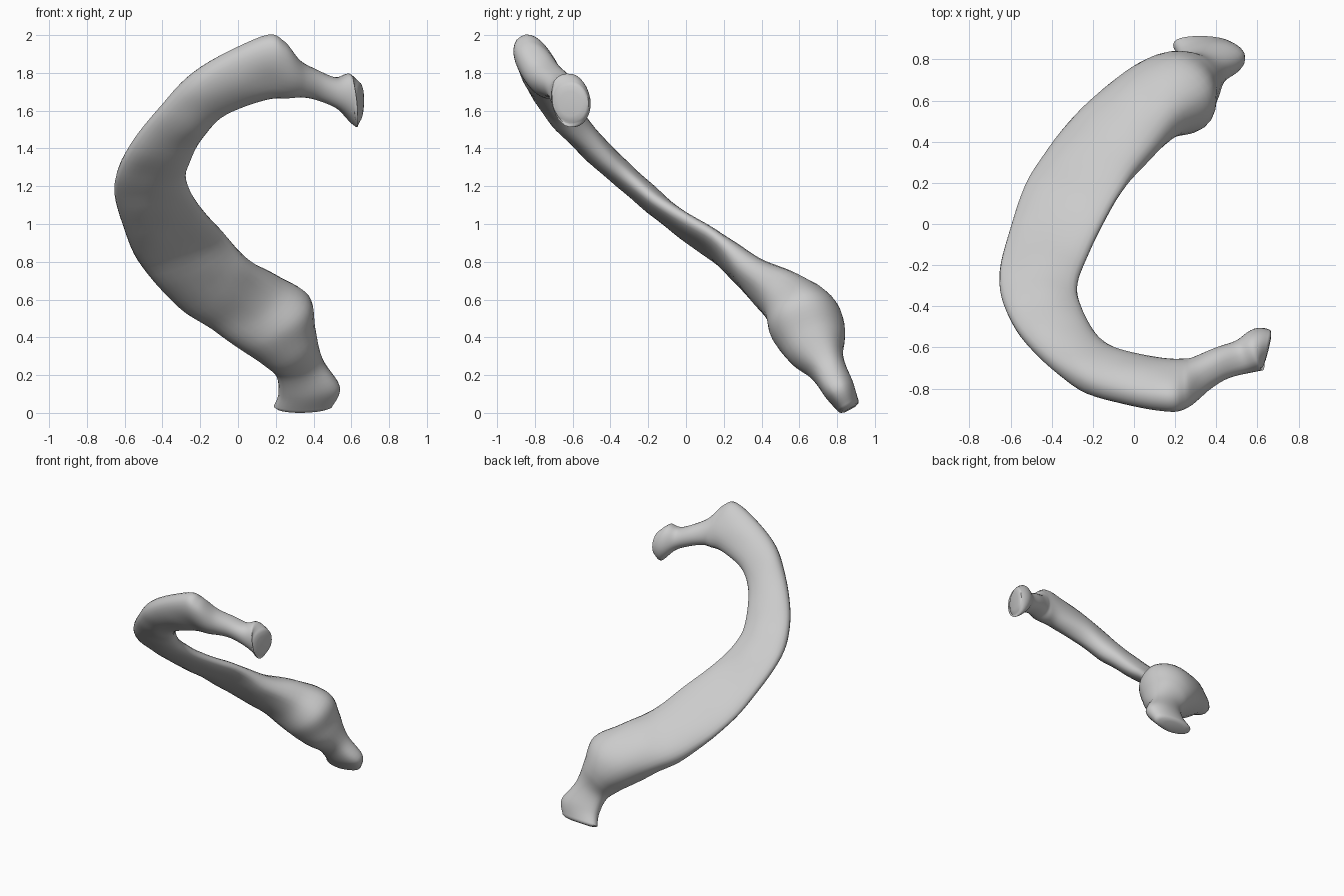
import bpy, bmesh, math
from mathutils import Vector, noise

if "Cube" in bpy.data.objects:
    bpy.data.objects.remove(bpy.data.objects["Cube"], do_unlink=True)

SIDES = 28
STEPS = 6

# Bone stations from head to tip: outer edge, inner edge, half thickness
stations = [
    ((.64, -.63, 1.74), (.64, -.59, 1.53), .095),
    ((.59, -.63, 1.79), (.62, -.59, 1.51), .10),
    ((.52, -.66, 1.77), (.53, -.63, 1.60), .085),
    ((.42, -.70, 1.81), (.42, -.66, 1.65), .08),
    ((.33, -.76, 1.86), (.33, -.69, 1.67), .085),
    ((.25, -.86, 1.95), (.26, -.69, 1.67), .095),
    ((.13, -.87, 1.98), (.15, -.69, 1.66), .1),
    ((-.2, -.81, 1.81), (-.06, -.64, 1.59), .095),
    ((-.4, -.69, 1.62), (-.18, -.55, 1.47), .085),
    ((-.58, -.50, 1.39), (-.25, -.42, 1.34), .072),
    ((-.655, -.28, 1.19), (-.275, -.29, 1.23), .065),
    ((-.6, -.02, .96), (-.2, -.1, 1.08), .058),
    ((-.51, .22, .77), (-.07, .15, .94), .06),
    ((-.32, .48, .57), (.05, .30, .80), .1),
    ((-.16, .61, .47), (.22, .48, .69), .15),
    ((0, .69, .36), (.38, .57, .59), .195),
    ((.13, .73, .27), (.41, .64, .43), .165),
    ((.2, .76, .2), (.45, .73, .27), .1),
    ((.215, .82, .1), (.54, .8, .13), .083),
    ((.19, .87, .03), (.5, .85, .03), .063),
]


def spline(a, b, c, d, t):
    """Smooth interpolation from b to c."""
    return b + (c - a) * (t / 2) + (a * 2 - b * 5 + c * 4 - d) * (t * t / 2) \
        + (b * 3 - a - c * 3 + d) * (t ** 3 / 2)


def smooth_row(values):
    """Resample one row of station values along the bone."""
    row = [values[0]] + values + [values[-1]]
    out = [spline(*row[i:i + 4], s / STEPS)
           for i in range(len(values) - 1) for s in range(STEPS)]
    return out + [values[-1]]


outer = smooth_row([Vector(s[0]) for s in stations])
inner = smooth_row([Vector(s[1]) for s in stations])
thick = smooth_row([s[2] for s in stations])
centres = [(o + i) / 2 for o, i in zip(outer, inner)]
last = len(centres) - 1

bm = bmesh.new()


def add_ring(k, scale=1.0, push=0.0):
    """One flattened oval section, square to the bone's path."""
    run = (centres[min(k + 3, last)] - centres[max(k - 3, 0)]).normalized()
    half = (inner[k] - outer[k]) / 2
    normal = run.cross(half).normalized()
    ring = []
    for j in range(SIDES):
        a = math.tau * j / SIDES
        rise = math.copysign(abs(math.sin(a)) ** 0.85, math.sin(a))
        p = centres[k] + run * push + (half * math.cos(a) + normal * rise * thick[k]) * scale
        # Slight unevenness of natural bone
        p += normal * noise.noise(p * 6) * 0.008
        ring.append(bm.verts.new(p))
    return ring


# Body with a rounded cap at each end
rings = [add_ring(0, 0.6, -.012), add_ring(0, 0.88, -.007)]
rings += [add_ring(k) for k in range(last + 1)]
rings += [add_ring(last, 0.88, .012), add_ring(last, 0.6, .02)]
for a, b in zip(rings, rings[1:]):
    for j in range(SIDES):
        n = (j + 1) % SIDES
        bm.faces.new((a[j], a[n], b[n], b[j]))
bm.faces.new(rings[0])
bm.faces.new(rings[-1])
bmesh.ops.recalc_face_normals(bm, faces=bm.faces)

# Rest the tip on the ground
low = min(v.co.z for v in bm.verts)
bmesh.ops.translate(bm, verts=bm.verts, vec=(0, 0, -low))

mesh = bpy.data.meshes.new("rib_bone")
bm.to_mesh(mesh)
bm.free()
rib = bpy.data.objects.new("rib_bone", mesh)
bpy.context.collection.objects.link(rib)

# Plain pale grey bone
mat = bpy.data.materials.new("pale_grey_bone")
mat.use_nodes = True
colour = (0.6, 0.6, 0.6, 1)
mat.diffuse_color = colour
mat.node_tree.nodes["Principled BSDF"].inputs["Base Color"].default_value = colour
mesh.materials.append(mat)

bpy.ops.object.select_all(action="DESELECT")
rib.select_set(True)
bpy.context.view_layer.objects.active = rib
bpy.ops.object.shade_smooth_by_angle(angle=math.radians(50))
